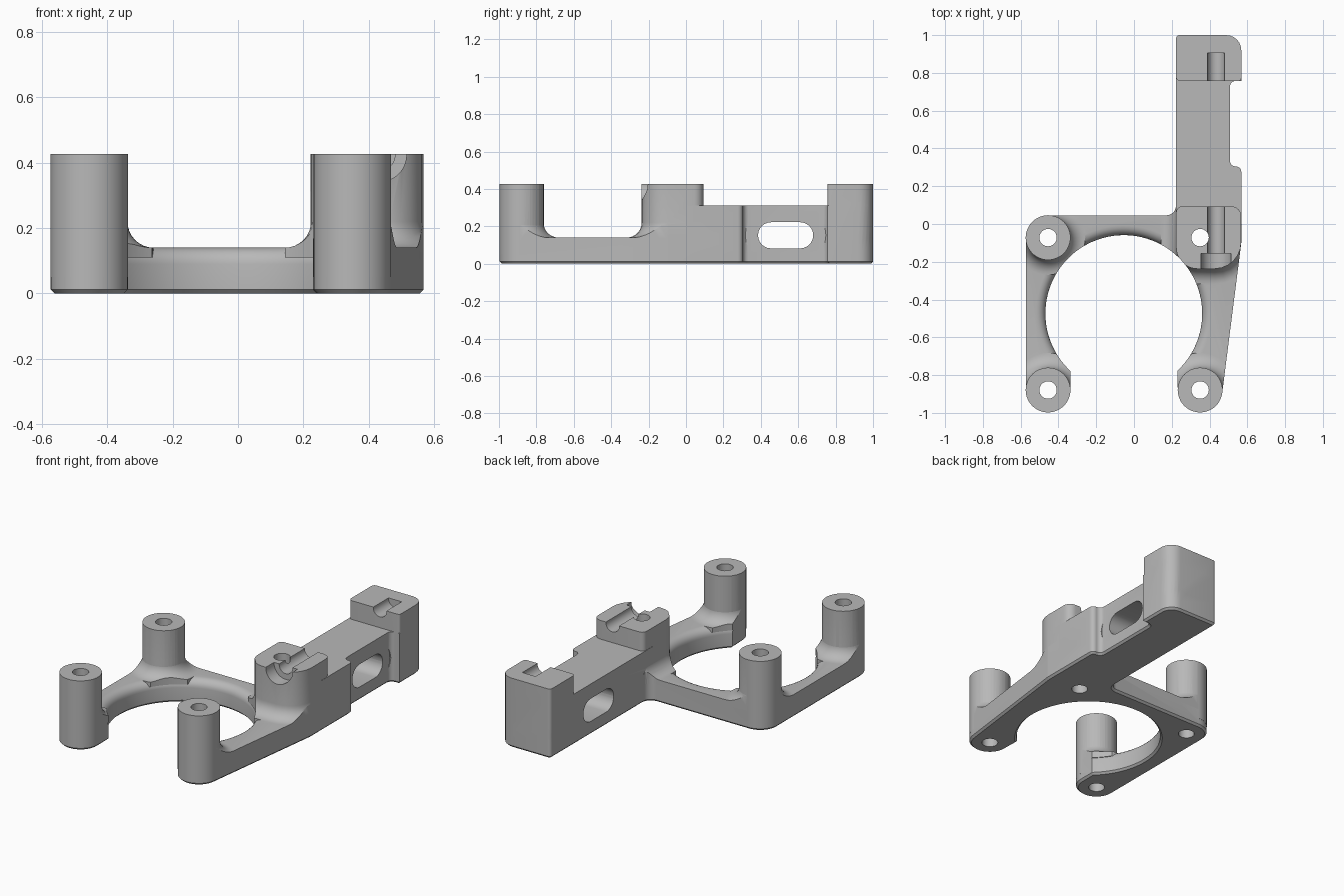
import bpy, bmesh, math
from mathutils import Vector

if "Cube" in bpy.data.objects:
    bpy.data.objects.remove(bpy.data.objects["Cube"])

grey = bpy.data.materials.new("light grey")
grey.use_nodes = True
grey.diffuse_color = (0.48, 0.48, 0.48, 1)
grey.node_tree.nodes["Principled BSDF"].inputs["Base Color"].default_value = grey.diffuse_color

TOP, PLATE, FILLET = 0.427, 0.14, 0.08
RING, RING_R = (-0.054, -0.474), 0.415
POST_R, HOLE_R = 0.118, 0.046
FRONT_RIGHT, FRONT_LEFT = (-0.455, -0.879), (0.35, -0.879)
BACK_RIGHT, BACK_LEFT = (-0.455, -0.072), (0.35, -0.072)


def arc(c, r, a0, a1, n):
    """Points along an arc, angles in degrees."""
    angles = [math.radians(a0 + (a1 - a0) * i / n) for i in range(n + 1)]
    return [(c[0] + r * math.cos(a), c[1] + r * math.sin(a)) for a in angles]


def circle(c, r, n=48):
    return arc(c, r, 0, 360, n)[:-1]


def rounded(corners, n=6):
    """Closed outline; a third value in a corner is its rounding radius."""
    pts = []
    for i, c in enumerate(corners):
        p = Vector(c[:2])
        if len(c) < 3:
            pts.append(tuple(p))
            continue
        a = (Vector(corners[i - 1][:2]) - p).normalized()
        b = (Vector(corners[(i + 1) % len(corners)][:2]) - p).normalized()
        half = a.angle(b) / 2
        centre = p + (a + b).normalized() * c[2] / math.sin(half)
        s, e = p + a * c[2] / math.tan(half) - centre, p + b * c[2] / math.tan(half) - centre
        start = math.atan2(s.y, s.x)
        sweep = (math.atan2(e.y, e.x) - start + math.pi) % math.tau - math.pi
        pts += arc(centre, c[2], math.degrees(start), math.degrees(start + sweep), n)
    return pts


def box(x0, x1, y0, y1, radii, grow=0):
    """Rounded rectangle, radii from the low corner anticlockwise."""
    spots = [(x0 - grow, y0 - grow), (x1 + grow, y0 - grow),
             (x1 + grow, y1 + grow), (x0 - grow, y1 + grow)]
    return rounded([(*s, r + grow) for s, r in zip(spots, radii)])


def loft(name, layers, axis="z", edit=None):
    """Solid through (outline, height) layers, stacked along an axis."""
    turn = {"z": lambda u, v, w: (u, v, w), "x": lambda u, v, w: (w, u, v),
            "y": lambda u, v, w: (u, w, v)}[axis]
    bm = bmesh.new()
    rows = [[bm.verts.new(turn(u, v, w)) for u, v in pts] for pts, w in layers]
    bm.faces.new(rows[0])
    bm.faces.new(rows[-1])
    for lo, hi in zip(rows, rows[1:]):
        for i in range(len(lo)):
            bm.faces.new((lo[i - 1], lo[i], hi[i], hi[i - 1]))
    bmesh.ops.recalc_face_normals(bm, faces=bm.faces[:])
    if edit:
        edit(bm)
    mesh = bpy.data.meshes.new(name)
    bm.to_mesh(mesh)
    bm.free()
    mesh.materials.append(grey)
    obj = bpy.data.objects.new(name, mesh)
    bpy.context.collection.objects.link(obj)
    return obj


def combine(obj, tool, operation, keep=False):
    mod = obj.modifiers.new(operation.lower(), "BOOLEAN")
    mod.operation, mod.solver, mod.object = operation, "EXACT", tool
    bpy.context.view_layer.objects.active = obj
    bpy.ops.object.modifier_apply(modifier=mod.name)
    if not keep:
        bpy.data.objects.remove(tool)


def fillet_layers(outline):
    """Concave foot: outline(offset) shrinking as it rises from the plate."""
    layers = [(outline(FILLET), PLATE - 0.03)]
    for i in range(9):
        t = math.pi / 2 * i / 8
        layers.append((outline(FILLET * (1 - math.sin(t))), PLATE + FILLET * (1 - math.cos(t))))
    return layers


# Footprint of the ring arms and the mounting bar
bar_edge = [(0.568, 0.305, 0.029), (0.508, 0.305, 0.029), (0.508, 0.757, 0.029),
            (0.568, 0.757), (0.568, 1.0, 0.08), (0.222, 1.0, 0.02)]
footprint = rounded(
    arc(FRONT_RIGHT, POST_R, 180, 360, 24) + arc(RING, RING_R, 227, -47, 80)
    + arc(FRONT_LEFT, POST_R, 180, 352.5, 23) + [(0.568, -0.1, 0.1)] + bar_edge
    + [(0.222, 0.046, 0.05)] + arc(BACK_RIGHT, POST_R, 90, 180, 12))


def soften(bm):
    """Chamfer the underside and round the upper lip of the ring."""
    def on_ring(v):
        return v.co.z > 0.1 and abs((v.co.xy - Vector(RING)).length - RING_R) < 0.0005
    under = [e for e in bm.edges if all(v.co.z < 0.001 for v in e.verts)]
    bmesh.ops.bevel(bm, geom=under, offset=0.012, segments=1, affect="EDGES")
    lip = [e for e in bm.edges if all(on_ring(v) for v in e.verts)]
    bmesh.ops.bevel(bm, geom=lip, offset=0.05, segments=6, profile=0.5, affect="EDGES")


bracket = loft("bracket", [(footprint, 0), (footprint, PLATE)], edit=soften)
clip = loft("footprint_clip", [(footprint, 0.05), (footprint, 0.6)])

# Raised bar and its end block
bar = rounded([(0.222, 0.0), (0.568, 0.0)] + bar_edge)
combine(bracket, loft("bar", [(bar, 0.06), (bar, 0.312)]), "UNION")
block = box(0.222, 0.568, 0.757, 1.0, (0.025, 0.015, 0.08, 0.02))
combine(bracket, loft("end_block", [(block, 0.06), (block, TOP)]), "UNION")

# Posts with flared feet
for c in (FRONT_RIGHT, FRONT_LEFT, BACK_RIGHT):
    foot = loft("post_foot", fillet_layers(lambda o: circle(c, POST_R - 0.001 + o)))
    combine(foot, clip, "INTERSECT", keep=True)
    combine(bracket, foot, "UNION")
    ring = circle(c, POST_R + 0.0005)
    combine(bracket, loft("post", [(ring, 0.05), (ring, TOP)]), "UNION")


# Clamp pad with flared foot
def pad_outline(grow):
    return box(0.2235, 0.567, -0.237, 0.093, (0.11, 0.14, 0.05, 0.03), grow)


pad = loft("clamp_pad", fillet_layers(pad_outline) + [(pad_outline(0), TOP)])
combine(pad, clip, "INTERSECT")
combine(bracket, pad, "UNION")

# Screw holes through the posts and pad
for c in (FRONT_RIGHT, FRONT_LEFT, BACK_RIGHT, BACK_LEFT):
    hole = circle(c, HOLE_R, 32)
    combine(bracket, loft("screw_hole", [(hole, -0.1), (hole, 0.6)]), "DIFFERENCE")

# Rod grooves, counterbore, side slot and its shallow pocket
for r, y0, y1 in ((0.045, -0.3, 0.2), (0.045, 0.7, 0.905), (0.08, -0.3, -0.157)):
    groove = circle((0.435, TOP - 0.004), r, 40)
    combine(bracket, loft("rod_groove", [(groove, y0), (groove, y1)], "y"), "DIFFERENCE")
slot = box(0.385, 0.68, 0.082, 0.222, [0.0699] * 4)
combine(bracket, loft("side_slot", [(slot, 0.1), (slot, 0.7)], "x"), "DIFFERENCE")
pocket = box(0.317, 0.748, 0.012, 0.292, [0.139] * 4)
combine(bracket, loft("slot_pocket", [(pocket, 0.5085), (pocket, 0.7)], "x"), "DIFFERENCE")

bpy.ops.object.select_all(action="DESELECT")
bracket.select_set(True)
bpy.context.view_layer.objects.active = bracket
bpy.ops.object.shade_smooth_by_angle(angle=math.radians(30))
